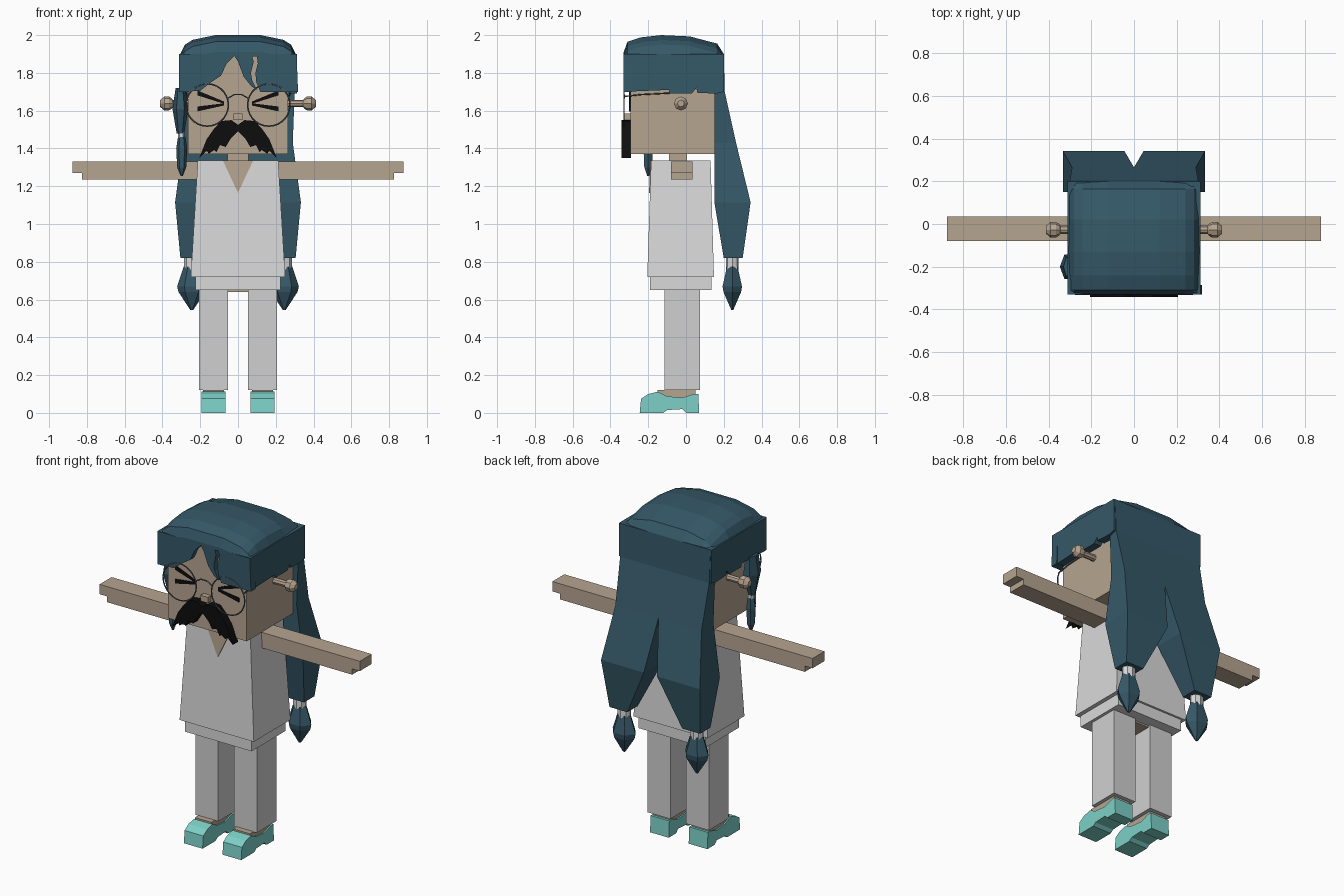
import bpy, bmesh, math
from mathutils import Vector

cube = bpy.data.objects.get("Cube")
if cube:
    bpy.data.objects.remove(cube, do_unlink=True)


def material(name, rgb):
    m = bpy.data.materials.new(name)
    m.use_nodes = True
    m.diffuse_color = (*rgb, 1)
    m.node_tree.nodes["Principled BSDF"].inputs["Base Color"].default_value = (*rgb, 1)
    return m


SKIN = material("skin tan", (0.47, 0.375, 0.28))
HAIR = material("dark teal hair", (0.036, 0.098, 0.138))
COAT = material("light grey cloth", (0.70, 0.70, 0.70))
TROUSER = material("trouser grey", (0.63, 0.63, 0.63))
SHOE = material("turquoise", (0.20, 0.63, 0.57))
BLACK = material("black", (0.004, 0.004, 0.004))
FRAME = material("frame grey", (0.10, 0.11, 0.12))


def loft(name, rings, mat):
    """Skin a list of equal-sized rings and close both ends."""
    bm = bmesh.new()
    rows = [[bm.verts.new(p) for p in ring] for ring in rings]
    n = len(rows[0])
    for a, b in zip(rows, rows[1:]):
        for i in range(n):
            j = (i + 1) % n
            bm.faces.new((a[i], a[j], b[j], b[i]))
    bm.faces.new(rows[0])
    bm.faces.new(rows[-1])
    bmesh.ops.recalc_face_normals(bm, faces=bm.faces)
    me = bpy.data.meshes.new(name)
    bm.to_mesh(me)
    bm.free()
    me.materials.append(mat)
    ob = bpy.data.objects.new(name, me)
    bpy.context.collection.objects.link(ob)
    return ob


def rect(z, x0, x1, y0, y1):
    return [(x0, y0, z), (x1, y0, z), (x1, y1, z), (x0, y1, z)]


def box(name, x, y, z, mat):
    return loft(name, [rect(h, *x, *y) for h in z], mat)


def prism_y(name, profile, y0, y1, mat):
    return loft(name, [[(x, y, z) for x, z in profile] for y in (y0, y1)], mat)


def prism_x(name, profile, x0, x1, mat):
    return loft(name, [[(x, y, z) for y, z in profile] for x in (x0, x1)], mat)


def oval(cx, cy, z, rx, ry, n=6):
    turn = [math.tau * i / n for i in range(n)]
    return [(cx + rx * math.cos(a), cy + ry * math.sin(a), z) for a in turn]


def wire(name, points, mat, radius=0.004):
    cu = bpy.data.curves.new(name, "CURVE")
    cu.dimensions = "3D"
    cu.bevel_depth = radius
    cu.bevel_resolution = 1
    sp = cu.splines.new("POLY")
    sp.points.add(len(points) - 1)
    for p, co in zip(sp.points, points):
        p.co = (*co, 1)
    ob = bpy.data.objects.new(name, cu)
    bpy.context.collection.objects.link(ob)
    cu.materials.append(mat)


def span(s, a, b):
    return tuple(sorted((s * a, s * b)))


# Head, neck and nose
box("head", (-0.265, 0.265), (-0.295, 0.15), (1.37, 1.91), SKIN)
box("neck", (-0.055, 0.055), (-0.09, 0.005), (1.3, 1.38), SKIN)
box("nose", (-0.025, 0.025), (-0.325, -0.29), (1.55, 1.585), SKIN)

# Coat, hem and open collar
loft("coat", [rect(0.72, -0.25, 0.25, -0.205, 0.148),
              rect(1.335, -0.213, 0.213, -0.185, 0.13)], COAT)
box("coat_hem", (-0.225, 0.225), (-0.19, 0.135), (0.65, 0.73), COAT)
box("hips", (-0.06, 0.06), (-0.1, 0.06), (0.64, 0.7), SKIN)
collar = [(-0.08, -0.186, 1.335), (0.08, -0.186, 1.335), (0, -0.1915, 1.165)]
loft("collar_opening", [[Vector(p) + Vector((0, d, 0)) for p in collar]
                        for d in (-0.004, 0.004)], SKIN)

# Paired limbs, ears, eyes, glasses and tails
shoe_side = [(-0.245, 0), (-0.238, 0.075), (-0.2, 0.1), (-0.15, 0.112), (-0.1, 0.088),
             (-0.02, 0.08), (0.04, 0.1), (0.065, 0.1), (0.07, 0), (0, 0),
             (-0.02, 0.02), (-0.1, 0.015), (-0.12, 0)]
ear_steps = [(0.25, 0.019), (0.345, 0.019), (0.35, 0.027), (0.366, 0.037),
             (0.39, 0.037), (0.412, 0.018)]
for s, side in ((1, "left"), (-1, "right")):
    box(side + "_arm", span(s, 0.2, 0.825), (-0.08, 0.035), (1.235, 1.33), SKIN)
    box(side + "_hand", span(s, 0.82, 0.876), (-0.08, 0.035), (1.27, 1.33), SKIN)
    box(side + "_leg", span(s, 0.053, 0.207), (-0.115, 0.075), (0.12, 0.66), TROUSER)
    box(side + "_foot", span(s, 0.075, 0.185), (-0.15, 0.05), (0.06, 0.122), SKIN)
    prism_x(side + "_shoe", shoe_side, *span(s, 0.067, 0.193), SHOE)
    loft(side + "_ear", [[(s * x, y - 0.027, z + 1.638) for y, z, _ in oval(0, 0, 0, r, r, 8)]
                         for x, r in ear_steps], SKIN)

    # Squeezed-shut eye: two tapered strokes
    for part, z_out, tip in (("upper", 1.695, 1.645), ("lower", 1.61, 1.635)):
        stroke = [(s * 0.075, tip + 0.004), (s * 0.215, z_out + 0.012),
                  (s * 0.215, z_out - 0.014), (s * 0.075, tip - 0.008)]
        prism_y(f"{side}_eye_{part}", stroke, -0.301, -0.293, BLACK)

    # Round spectacle rim and temple
    bpy.ops.mesh.primitive_torus_add(major_segments=28, minor_segments=6, major_radius=0.112,
                                     minor_radius=0.004, location=(s * 0.163, -0.328, 1.63),
                                     rotation=(math.pi / 2, 0, 0))
    rim = bpy.context.object
    rim.name = side + "_spectacle_rim"
    rim.data.materials.append(FRAME)
    wire(side + "_temple", [(s * 0.268, -0.328, 1.675), (s * 0.275, -0.24, 1.685),
                            (s * 0.275, -0.05, 1.695)], FRAME)

    # Long tail of hair, tie and tuft
    loft(side + "_hair_tail", [rect(1.43, *span(s, 0, 0.29), 0.15, 0.265),
                               rect(1.115, *span(s, 0.045, 0.333), 0.15, 0.342),
                               rect(0.82, *span(s, 0.185, 0.305), 0.2, 0.3)], HAIR)
    cx = s * 0.245
    loft(side + "_hair_tie", [oval(cx, 0.245, z, 0.04, 0.034, 8) for z in (0.76, 0.83)], COAT)
    loft(side + "_hair_tuft", [oval(cx, 0.245, z, r, r * 0.77) for z, r in
                               ((0.775, 0.042), (0.67, 0.077), (0.64, 0.07), (0.545, 0.008))], HAIR)

    # Hair over the temple with a stepped lower edge
    lower_edge = [(-0.33, 1.9), (-0.33, 1.7), (-0.09, 1.71), (-0.09, 1.69), (0.03, 1.69),
                  (0.055, 1.72), (0.06, 1.695), (0.16, 1.69), (0.2, 1.7), (0.2, 1.9)]
    prism_x(side + "_side_hair", lower_edge, *span(s, 0.26, 0.312), HAIR)

wire("spectacle_bridge", [(-0.055, -0.328, 1.665), (-0.02, -0.328, 1.685),
                          (0.02, -0.328, 1.685), (0.055, -0.328, 1.665)], FRAME)

# Moustache with ragged lower edge
half = [(0.035, 1.55), (0.09, 1.545), (0.13, 1.5), (0.165, 1.45), (0.205, 1.35), (0.165, 1.388),
        (0.155, 1.372), (0.125, 1.392), (0.115, 1.38), (0.095, 1.418), (0.065, 1.408), (0.04, 1.45)]
prism_y("moustache", [(0, 1.525)] + half + [(0, 1.49)] + [(-x, z) for x, z in reversed(half)],
        -0.342, -0.29, BLACK)

# Domed crown of the hair, lofted front to back
arch = [(0.308, 1.89), (0.306, 1.9), (0.28, 1.95), (0.24, 1.975), (0.12, 2.0)]
arch += [(-x, z) for x, z in reversed(arch)]
crown = [(-0.33, -0.09), (-0.31, -0.035), (-0.24, -0.012), (-0.13, 0), (0.02, -0.007),
         (0.165, -0.045), (0.2, -0.1)]
loft("hair_crown", [[(x, y, max(1.89, z + drop)) for x, z in arch] for y, drop in crown], HAIR)

# Parted fringe with a narrow slit on one side
fringe = [(-0.31, 1.9), (-0.31, 1.7), (-0.2, 1.705), (-0.15, 1.745), (-0.09, 1.785),
          (-0.06, 1.85), (-0.02, 1.89), (0, 1.86), (0.03, 1.78), (0.07, 1.73), (0.1, 1.71),
          (0.075, 1.76), (0.068, 1.8), (0.083, 1.86), (0.075, 1.888), (0.1, 1.888),
          (0.105, 1.85), (0.092, 1.8), (0.097, 1.75), (0.118, 1.7), (0.318, 1.7), (0.31, 1.9)]
prism_y("fringe", fringe, -0.33, -0.285, HAIR)

# Back hair down to the parting of the tails
loft("back_hair", [rect(1.9, -0.305, 0.305, 0.14, 0.2), rect(1.7, -0.3, 0.3, 0.15, 0.205),
                   rect(1.43, -0.29, 0.29, 0.15, 0.265)], HAIR)

# Small tied lock hanging beside the face
loft("side_lock", [oval(-0.305, -0.2, z, rx, ry) for z, rx, ry in
                   ((1.72, 0.025, 0.05), (1.61, 0.042, 0.065), (1.48, 0.02, 0.025))], HAIR)
loft("side_lock_tie", [oval(-0.3, -0.2, z, 0.018, 0.02) for z in (1.455, 1.485)], COAT)
loft("side_lock_end", [oval(-0.298, -0.2, z, r, r) for z, r in
                       ((1.46, 0.02), (1.4, 0.029), (1.3, 0.024), (1.255, 0.006))], HAIR)
